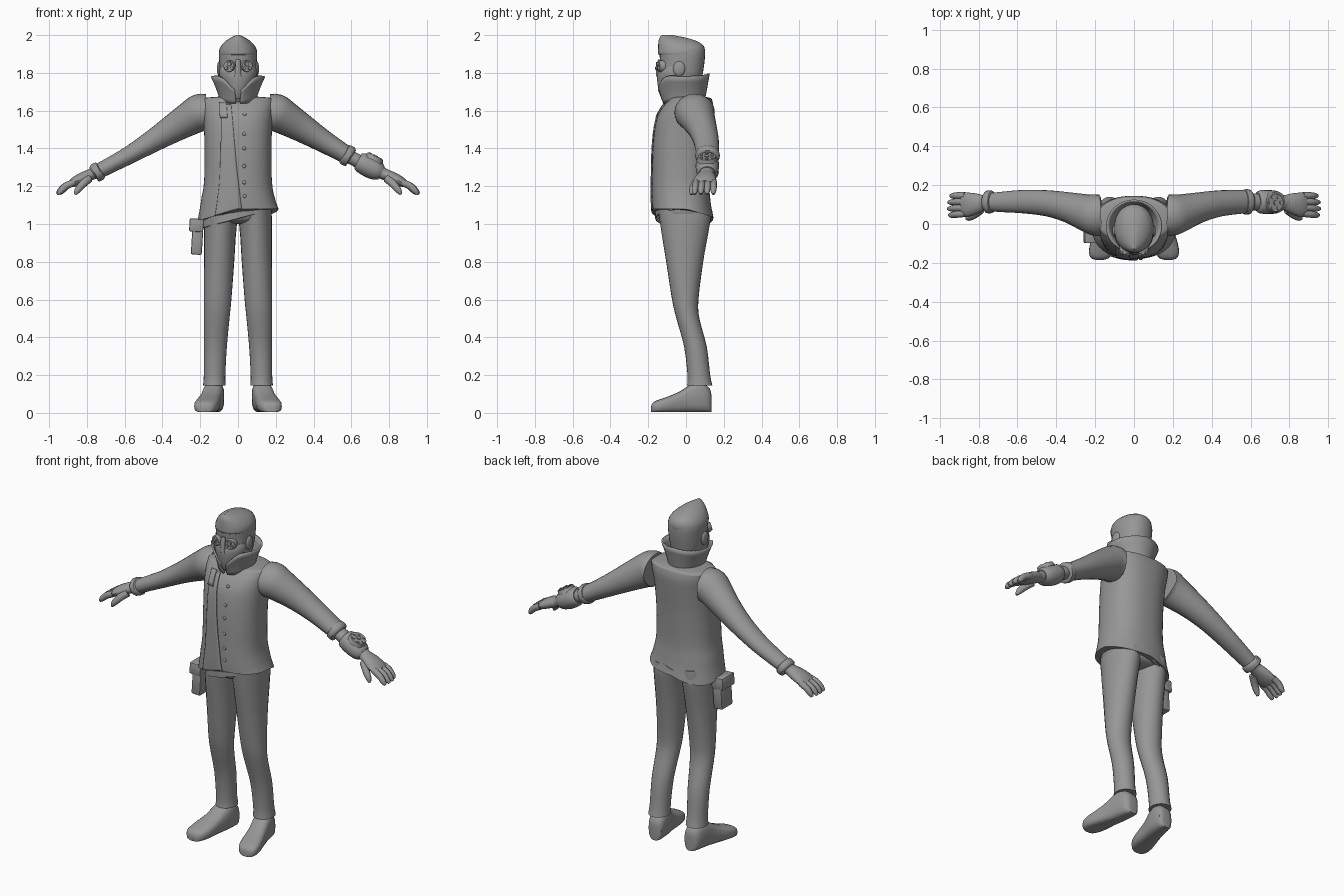
import bpy, bmesh, math
from math import sin, cos, pi
from mathutils import Vector

cube = bpy.data.objects.get("Cube")
if cube:
    bpy.data.objects.remove(cube)

GREY = (0.31, 0.31, 0.31, 1)
mat = bpy.data.materials.new("plain grey")
mat.use_nodes = True
mat.diffuse_color = GREY
mat.node_tree.nodes["Principled BSDF"].inputs["Base Color"].default_value = GREY


def finish(name, bm, angle=40, solid=0):
    bmesh.ops.recalc_face_normals(bm, faces=bm.faces)
    mesh = bpy.data.meshes.new(name)
    bm.to_mesh(mesh)
    bm.free()
    mesh.materials.append(mat)
    ob = bpy.data.objects.new(name, mesh)
    bpy.context.collection.objects.link(ob)
    if solid:
        mod = ob.modifiers.new("thickness", 'SOLIDIFY')
        mod.thickness, mod.offset = solid, 0
    bpy.ops.object.select_all(action='DESELECT')
    ob.select_set(True)
    bpy.context.view_layer.objects.active = ob
    bpy.ops.object.shade_smooth_by_angle(angle=math.radians(angle))
    return ob


def skin(name, rings, closed=True, caps=True, solid=0):
    """Join a list of point rings into one surface."""
    bm = bmesh.new()
    vs = [[bm.verts.new(p) for p in r] for r in rings]
    n = len(vs[0])
    for a, b in zip(vs, vs[1:]):
        for i in range(n if closed else n - 1):
            j = (i + 1) % n
            bm.faces.new((a[i], a[j], b[j], b[i]))
    if caps and closed:
        bm.faces.new(vs[0])
        bm.faces.new(vs[-1])
    return finish(name, bm, solid=solid)


def refine(rows, steps=3):
    """Catmull-Rom smoothing of a profile table."""
    out = []
    for i in range(len(rows) - 1):
        p0, p1, p2 = rows[max(i - 1, 0)], rows[i], rows[i + 1]
        p3 = rows[min(i + 2, len(rows) - 1)]
        for k in range(steps):
            t = k / steps
            out.append([b + t * (c - a) / 2 + t * t * (a - 2.5 * b + 2 * c - d / 2)
                        + t ** 3 * (1.5 * (b - c) + (d - a) / 2)
                        for a, b, c, d in zip(p0, p1, p2, p3)])
    return out + [list(rows[-1])]


def spow(v, e):
    return math.copysign(abs(v) ** e, v)


def oval(row, a, n=2.4, grow=0):
    """Point on a horizontal section (z, half width, front y, back y)."""
    z, rx, yf, yb = row
    return Vector(((rx + grow) * spow(cos(a), 2 / n),
                   (yf + yb) / 2 + ((yb - yf) / 2 + grow) * spow(sin(a), 2 / n), z))


def stack(name, rows, n=2.4, seg=32, steps=3):
    rows = refine(rows, steps)
    return skin(name, [[oval(r, 2 * pi * i / seg, n) for i in range(seg)] for r in rows])


def tube(name, rows, s=1, seg=18, steps=3):
    """Sweep along (x, y, z, radius in y, radius across); s mirrors in x."""
    rows = refine(rows, steps)
    pts = [Vector((s * r[0], r[1], r[2])) for r in rows]
    rings = []
    for i, r in enumerate(rows):
        t = (pts[min(i + 1, len(pts) - 1)] - pts[max(i - 1, 0)]).normalized()
        v = t.cross(Vector((0, 1, 0))).normalized()
        u = v.cross(t)
        rings.append([pts[i] + u * r[3] * cos(2 * pi * k / seg) + v * r[4] * sin(2 * pi * k / seg)
                      for k in range(seg)])
    return skin(name, rings)


def ball(name, loc, size):
    bm = bmesh.new()
    bmesh.ops.create_uvsphere(bm, u_segments=14, v_segments=8, radius=1)
    bmesh.ops.scale(bm, vec=size, verts=bm.verts)
    bmesh.ops.translate(bm, vec=loc, verts=bm.verts)
    return finish(name, bm)


def disc(name, loc, normal, radius, depth):
    n = Vector(normal).normalized()
    bm = bmesh.new()
    bmesh.ops.create_cone(bm, cap_ends=True, segments=20, radius1=radius,
                          radius2=radius * 0.85, depth=depth)
    bmesh.ops.transform(bm, matrix=n.to_track_quat('Z', 'Y').to_matrix().to_4x4(), verts=bm.verts)
    bmesh.ops.translate(bm, vec=loc, verts=bm.verts)
    return finish(name, bm)


def box(name, loc, size, tilt=0):
    bm = bmesh.new()
    bmesh.ops.create_cube(bm, size=1)
    bmesh.ops.scale(bm, vec=size, verts=bm.verts)
    bmesh.ops.bevel(bm, geom=bm.edges[:], offset=0.008, segments=2, affect='EDGES', profile=0.5)
    ob = finish(name, bm)
    ob.location, ob.rotation_euler = loc, (0, tilt, 0)
    return ob


# Jacket body with an uneven hem, lower on the right and at the back
JACKET = refine([(1.08, .215, -.178, .145), (1.13, .197, -.18, .13), (1.22, .18, -.18, .122),
                 (1.4, .177, -.176, .128), (1.54, .182, -.16, .14), (1.61, .188, -.13, .145),
                 (1.65, .19, -.098, .14), (1.667, .18, -.08, .13), (1.675, .09, -.06, .09)], 4)


def jacket_point(row, a, grow=0.0):
    p = oval(row, a, 2.35, grow)
    low = max(0, min(1, (1.15 - p.z) / .07))
    p.z -= low * (.06 * max(0, -p.x / .2) + .04 * max(0, p.y / .13))
    return p


skin("jacket_body", [[jacket_point(r, 2 * pi * i / 48) for i in range(48)] for r in JACKET])


def jacket_panel(name, rows, left, right, grow):
    """Thin cloth panel lying on the jacket; edges are (angle, slant) pairs."""
    strip = []
    for r in rows:
        t = (r[0] - 1.08) / .55
        a0, a1 = (e[0] + e[1] * t - pi / 2 for e in (left, right))
        strip.append([jacket_point(r, a0 + (a1 - a0) * i / 10, grow) for i in range(11)])
    skin(name, strip, closed=False, solid=.006)


# Overlapping front flap, its folded lapel and the buttons
jacket_panel("jacket_flap", JACKET[:23], (-.52, .1), (.06, -.2), .004)
jacket_panel("jacket_lapel", JACKET[17:24], (-.45, 0), (-.1, -.15), .01)
for k in range(6):
    row = min(JACKET[:24], key=lambda r: abs(r[0] - 1.15 - .085 * k))
    ball("jacket_button", jacket_point(row, -pi / 2 + .14), (.01, .006, .01))

# Standing collar, tallest at the back and open at the throat
collar = []
for k in range(6):
    t = k / 5
    ring = []
    for i in range(37):
        a = -pi / 2 + .12 + (2 * pi - .24) * i / 36
        front = max(0, -sin(a))
        top = 1.797 - .015 * abs(cos(a)) - .09 * front ** 8
        ring.append(((.09 + .05 * t ** 1.4) * cos(a),
                     -.012 + (.105 + .028 * t) * sin(a), 1.64 + (top - 1.64) * t))
    collar.append(ring)
skin("collar", collar, closed=False, solid=.01)

# Head, hair, mask, goggles and ears
HEAD = [(1.6, .06, -.07, .065), (1.67, .058, -.12, .062), (1.72, .078, -.138, .075),
        (1.78, .094, -.143, .086), (1.85, .099, -.137, .097), (1.91, .1, -.142, .1),
        (1.95, .083, -.143, .086), (1.978, .05, -.14, .03), (1.997, .012, -.13, -.06)]
stack("head", HEAD, n=2.2)
stack("hair", [(1.895, .098, -.136, .096), (1.9, .1015, -.148, .1005), (1.925, .098, -.148, .1),
               (1.953, .081, -.147, .084), (1.98, .05, -.143, .025), (2, .01, -.13, -.07)], n=2.1)
stack("face_mask", [(1.665, .03, -.13, 0), (1.7, .066, -.143, .02), (1.76, .092, -.153, .03),
                    (1.8, .099, -.152, .03), (1.83, .097, -.138, .03)], n=1.85)
tube("nose", [(0, -.138, 1.87, .01, .012), (0, -.146, 1.83, .012, .015), (0, -.15, 1.78, .01, .018)], steps=2)
for s in (-1, 1):
    disc("goggle_rim", (s * .045, -.132, 1.835), (s * .3, -1, 0), .034, .03)
    for dx, dz, r in ((0, .012, .013), (-.015, -.01, .01), (.015, -.01, .01)):
        disc("goggle_lens", (s * .046 + dx, -.148 + .3 * s * dx, 1.835 + dz), (s * .3, -1, 0), r, .018)
    ball("ear", (s * .1, -.036, 1.822), (.012, .032, .04))

# Trousers and shoes
stack("trouser_seat", [(1.0, .05, -.07, .06), (1.015, .13, -.125, .115), (1.045, .177, -.145, .13),
                       (1.12, .178, -.158, .125)])
LEG = [(.145, .125, .073, .06, .067), (.2, .124, .068, .057, .06), (.35, .12, .05, .061, .06),
       (.5, .113, .01, .068, .061), (.6, .108, -.004, .073, .07), (.8, .1, -.007, .08, .098),
       (.93, .096, -.006, .084, .12), (1.02, .092, -.005, .088, .134), (1.08, .09, -.01, .086, .138)]
SHOE = [(.135, .118, .02, .09), (.125, .12, .042, .13), (.08, .126, .053, .165), (.03, .133, .056, .155),
        (-.03, .147, .057, .115), (-.1, .162, .064, .085), (-.15, .172, .06, .068),
        (-.178, .176, .042, .052), (-.185, .176, .015, .03)]
for s, side in ((1, "left"), (-1, "right")):
    leg = [[(s * (cx + rx * cos(2 * pi * i / 24)), cy + ry * sin(2 * pi * i / 24), z)
            for i in range(24)] for z, cx, cy, rx, ry in refine(LEG, 3)]
    skin(side + "_trouser_leg", leg)
    shoe = [[(s * (cx + w * spow(cos(2 * pi * i / 20), .75)), y,
              max(.004, h / 2 + h / 2 * spow(sin(2 * pi * i / 20), .65))) for i in range(20)]
            for y, cx, w, h in refine(SHOE, 2)]
    skin(side + "_shoe", shoe)

    # Sleeve, shorter on the left where the forearm carries a device
    upper = [(.175, .046, 1.59, .106, .097), (.202, .047, 1.588, .106, .1), (.25, .06, 1.562, .095, .091),
             (.34, .086, 1.508, .078, .076), (.45, .107, 1.44, .067, .06), (.57, .115, 1.368, .06, .048)]
    lower = [(.66, .114, 1.32, .054, .043), (.74, .112, 1.278, .047, .04)]
    tube(side + "_sleeve", upper + (lower if s < 0 else []), s, seg=24)
    bx, bz = (.58, 1.362) if s > 0 else (.745, 1.275)
    r = .064 if s > 0 else .058
    tube(side + "_cuff", [(bx - .02, .114, bz + .01, r - .014, r - .02), (bx - .013, .114, bz + .006, r, r - .008),
                          (bx + .013, .114, bz - .006, r, r - .008),
                          (bx + .02, .114, bz - .01, r - .014, r - .02)], s, steps=2)
    tube(side + "_forearm", [(.54, .115, 1.383, .045, .036), (.68, .113, 1.31, .042, .036),
                             (.8, .11, 1.252, .038, .03)], s)

    # Hand: palm, four curled fingers and a thumb
    tube(side + "_palm", [(.765, .11, 1.267, .036, .029), (.81, .106, 1.249, .052, .031),
                          (.855, .1, 1.228, .062, .028), (.885, .098, 1.212, .06, .02)], s)
    for k, reach in enumerate((.93, 1, .97, .82)):
        y, ty = .054 + .031 * k, .046 + .033 * k
        d = reach * .073
        tube(side + "_finger", [(.87, y, 1.22, .018, .019), (.885 + d * .4, (y + ty) / 2, 1.2, .018, .019),
                                (.885 + d * .8, ty, 1.174, .015, .016), (.885 + d, ty, 1.158, .007, .008)],
             s, seg=10)
    tube(side + "_thumb", [(.79, .075, 1.24, .024, .024), (.825, .045, 1.208, .02, .021),
                           (.85, .032, 1.178, .016, .017), (.862, .028, 1.156, .007, .007)], s, seg=10)

# Wrist device on the left forearm
tube("forearm_guard", [(.635, .114, 1.335, .048, .042), (.65, .114, 1.327, .06, .054),
                       (.7, .113, 1.3, .062, .058), (.74, .112, 1.28, .056, .051),
                       (.76, .112, 1.27, .044, .038)], steps=2)
UP = Vector((.46, 0, .89))
dial = Vector((.7, .11, 1.303)) + UP * .05
disc("device_dial", dial, UP, .054, .024)
for k in range(6):
    a = k * pi / 3
    spoke = Vector((cos(a) * UP.z, sin(a), -cos(a) * UP.x)) * .032
    disc("device_knob", dial + spoke + UP * .01, UP, .01, .012)
disc("device_hub", dial + UP * .011, UP, .014, .014)

# Slanted belt and hip pouch on the right
belt = [[((.186 + g) * cos(i * pi / 20), -.012 + (.146 + g) * sin(i * pi / 20),
          1.05 + .05 * cos(i * pi / 20) + dz) for i in range(40)]
        for dz, g in ((-.022, 0), (-.02, .005), (.02, .005), (.022, 0))]
skin("belt", belt, caps=False)
box("pouch_body", (-.216, -.04, .92), (.058, .105, .165), .06)
box("pouch_flap", (-.22, -.04, .993), (.075, .118, .07), .06)
